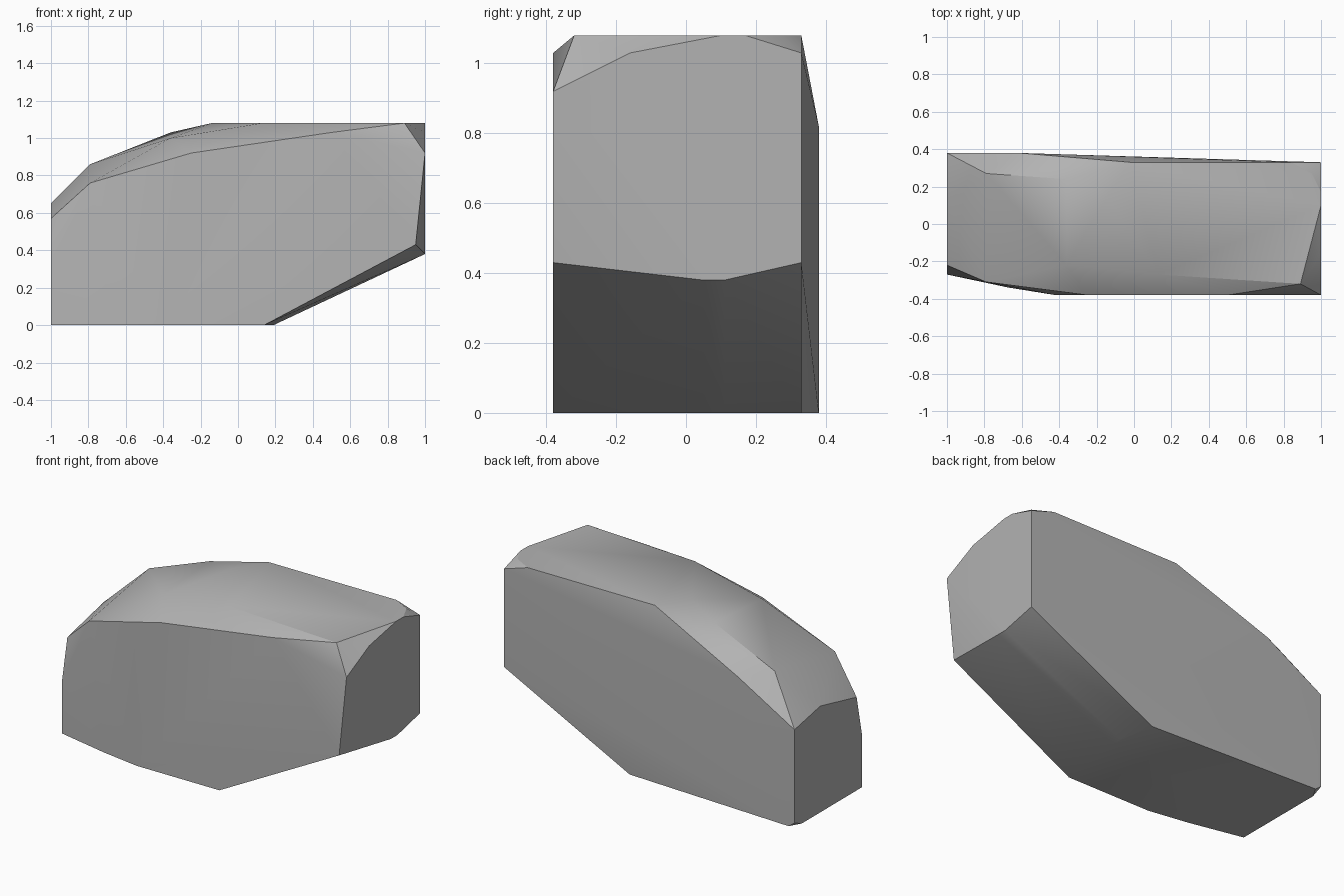
import bpy
import bmesh
import math

# Remove only the default object
default_object = bpy.data.objects.get("Cube")
if default_object:
    bpy.data.objects.remove(default_object, do_unlink=True)


def make_material(name, colour):
    material = bpy.data.materials.new(name)
    material.use_nodes = True
    material.diffuse_color = colour
    shader = material.node_tree.nodes["Principled BSDF"]
    shader.inputs["Base Color"].default_value = colour
    return material


def at_height(height, outline):
    """Lift a flat outline of x, y corners to one height."""
    return [(x, y, height) for x, y in outline]


def at_end(x, outline):
    """Place an outline of y, z corners on one end of the stone."""
    return [(x, y, z) for y, z in outline]


def make_stone(name, corners, material):
    """Wrap the outline corners in one convex, faceted skin."""
    bm = bmesh.new()
    for corner in corners:
        bm.verts.new(corner)
    hull = bmesh.ops.convex_hull(bm, input=bm.verts[:])
    spare = {item for key in ("geom_interior", "geom_unused")
             for item in hull[key] if isinstance(item, bmesh.types.BMVert)}
    bmesh.ops.delete(bm, geom=list(spare), context="VERTS")
    bmesh.ops.recalc_face_normals(bm, faces=bm.faces[:])
    bmesh.ops.dissolve_limit(bm, angle_limit=math.radians(1),
                             verts=bm.verts[:], edges=bm.edges[:])
    mesh = bpy.data.meshes.new(name)
    bm.to_mesh(mesh)
    bm.free()
    mesh.materials.append(material)
    stone = bpy.data.objects.new(name, mesh)
    bpy.context.collection.objects.link(stone)
    return stone


# Flat base outline
base = at_height(0, [(-1, -.27), (-.67, -.34), (-.42, -.38), (.14, -.38),
                     (.19, .05), (.19, .11), (.15, .33), (-.96, .38), (-1, .31)])

# Flat top outline
top = at_height(1.08, [(.89, -.32), (1, .1), (1, .17), (.95, .27),
                       (.84, .33), (-.02, .33), (-.14, .15), (.13, -.27)])

# Blunt end above the sloping underside
blunt_end = at_end(1, [(-.38, .92), (-.16, 1.03), (.33, 1.03),
                       (.33, .43), (.11, .38), (.05, .38)])
blunt_end += at_end(.95, [(-.38, .43), (-.16, .43)])

# Low end
low_end = at_end(-1, [(.38, .03), (.38, .6), (.13, .65),
                      (-.22, .57), (-.27, .33)])

# Rounded shoulder between the low end and the top
shoulder = [(-.79, .27, .86), (-.36, .24, 1.03), (-.62, .38, .82),
            (-.36, -.22, 1), (-.79, -.31, .76), (-.25, -.38, .92),
            (.5, -.38, 1.03)]

grey = make_material("stone_grey", (.45, .45, .45, 1))
boulder = make_stone("boulder", base + top + blunt_end + low_end + shoulder, grey)

# Soft facets with crisp main edges
bpy.ops.object.select_all(action="DESELECT")
boulder.select_set(True)
bpy.context.view_layer.objects.active = boulder
bpy.ops.object.shade_smooth_by_angle(angle=math.radians(30))
